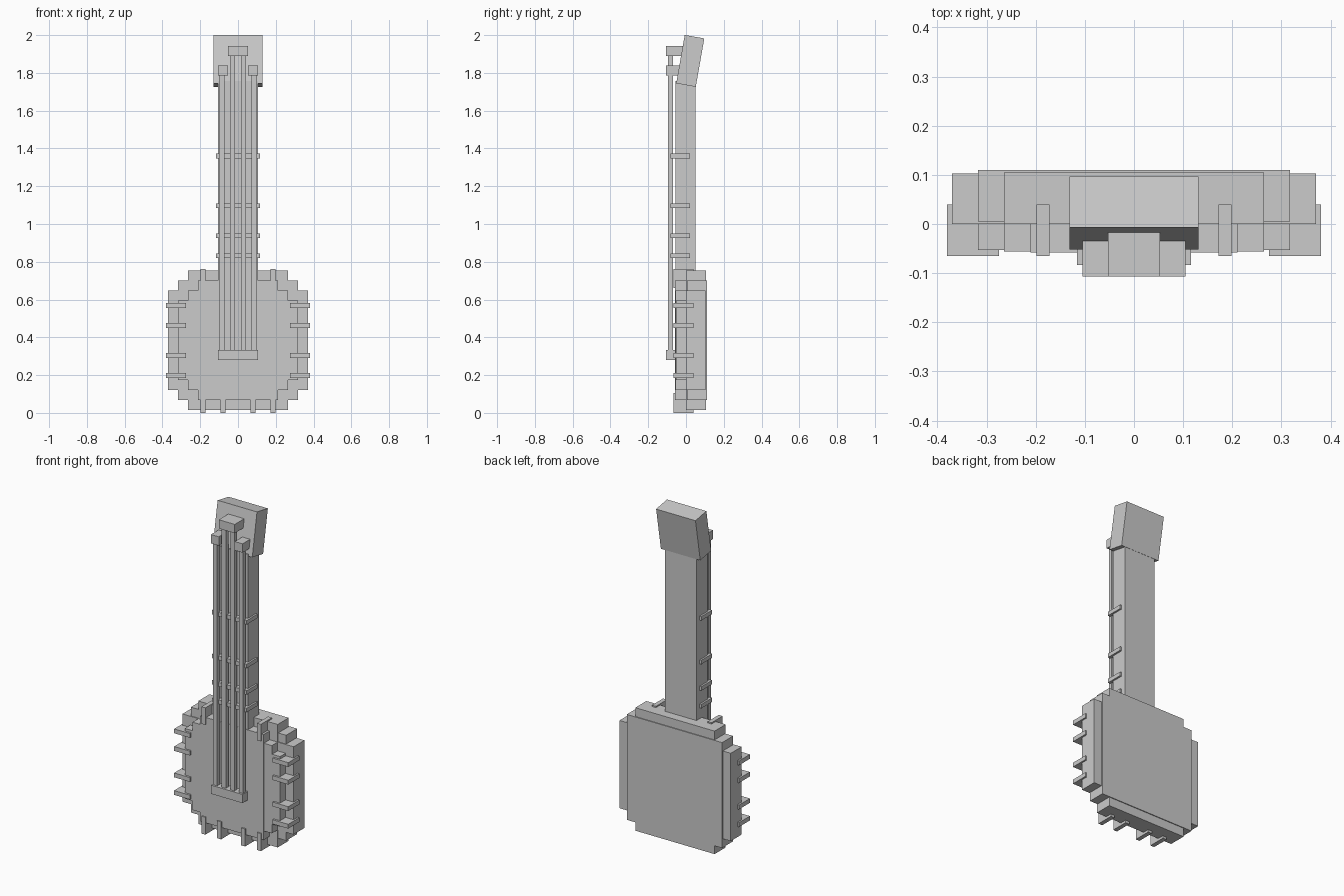
import bpy
from math import radians

old = bpy.data.objects.get("Cube")
if old:
    bpy.data.objects.remove(old, do_unlink=True)

grey = bpy.data.materials.new("plain grey")
grey.use_nodes = True
COLOUR = (0.6, 0.6, 0.6, 1)
grey.diffuse_color = COLOUR
grey.node_tree.nodes["Principled BSDF"].inputs["Base Color"].default_value = COLOUR


def box(name, x, y, z, tilt=0):
    """Box from (low, high) ranges, optionally tilted about its own x axis."""
    spans = (x, y, z)
    bpy.ops.mesh.primitive_cube_add(size=1, location=[(a + b) / 2 for a, b in spans])
    ob = bpy.context.object
    ob.name = name
    ob.scale = [b - a for a, b in spans]
    ob.rotation_euler.x = tilt
    ob.data.materials.append(grey)
    return ob


def around(c, half):
    return (c - half, c + half)


# Stepped round pot: overlapping boxes, each narrower and taller
STEP = 0.053
MID = 0.385
for i, (front, back) in enumerate([(0, 0.103), (0.005, 0.11), (0, 0.105)]):
    box("pot_rim", around(0, 0.37 - i * STEP), (front, back),
        around(MID, 0.264 + i * STEP))

# Stepped drum head in front of the pot
for i, front in enumerate([-0.053, -0.0555, -0.058]):
    box("drum_head", around(0, 0.317 - i * STEP), (front, 0.02),
        around(MID, 0.211 + i * STEP))

# Tension hooks around the rim
HOOK = 0.013
DEPTH = (-0.065, 0.04)
for side in (-1, 1):
    for z in (0.197, 0.303, 0.462, 0.568):
        box("side_hook", around(side * 0.3275, 0.0525), DEPTH, around(z, HOOK))
    for x in (0.08, 0.185):
        box("bottom_hook", around(side * x, HOOK), DEPTH, (0, 0.105))
    box("top_hook", around(side * 0.185, HOOK), DEPTH, (0.66, 0.763))

# Neck and tilted headstock
box("neck", around(0, 0.105), (-0.055, 0.05), (0.68, 1.757))
box("headstock", around(0, 0.131), around(0.0225, 0.0525), around(1.8635, 0.13),
    tilt=radians(-10))

# Frets wrapping the front of the neck
for z in (0.832, 0.938, 1.097, 1.36):
    box("fret", around(0, 0.116), (-0.083, 0.02), around(z, 0.012))

# Bridge, strings and tuning blocks
box("bridge", around(0, 0.105), (-0.107, -0.03), (0.28, 0.332))
for side in (-1, 1):
    box("outer_string", around(side * 0.086, 0.014), (-0.095, -0.07), (0.305, 1.81))
    box("inner_string", around(side * 0.029, 0.014), (-0.095, -0.07), (0.305, 1.915))
    box("outer_tuner", around(side * 0.079, 0.026), (-0.107, -0.01), (1.787, 1.84))
box("centre_tuner", around(0, 0.053), (-0.107, -0.002), (1.89, 1.943))
